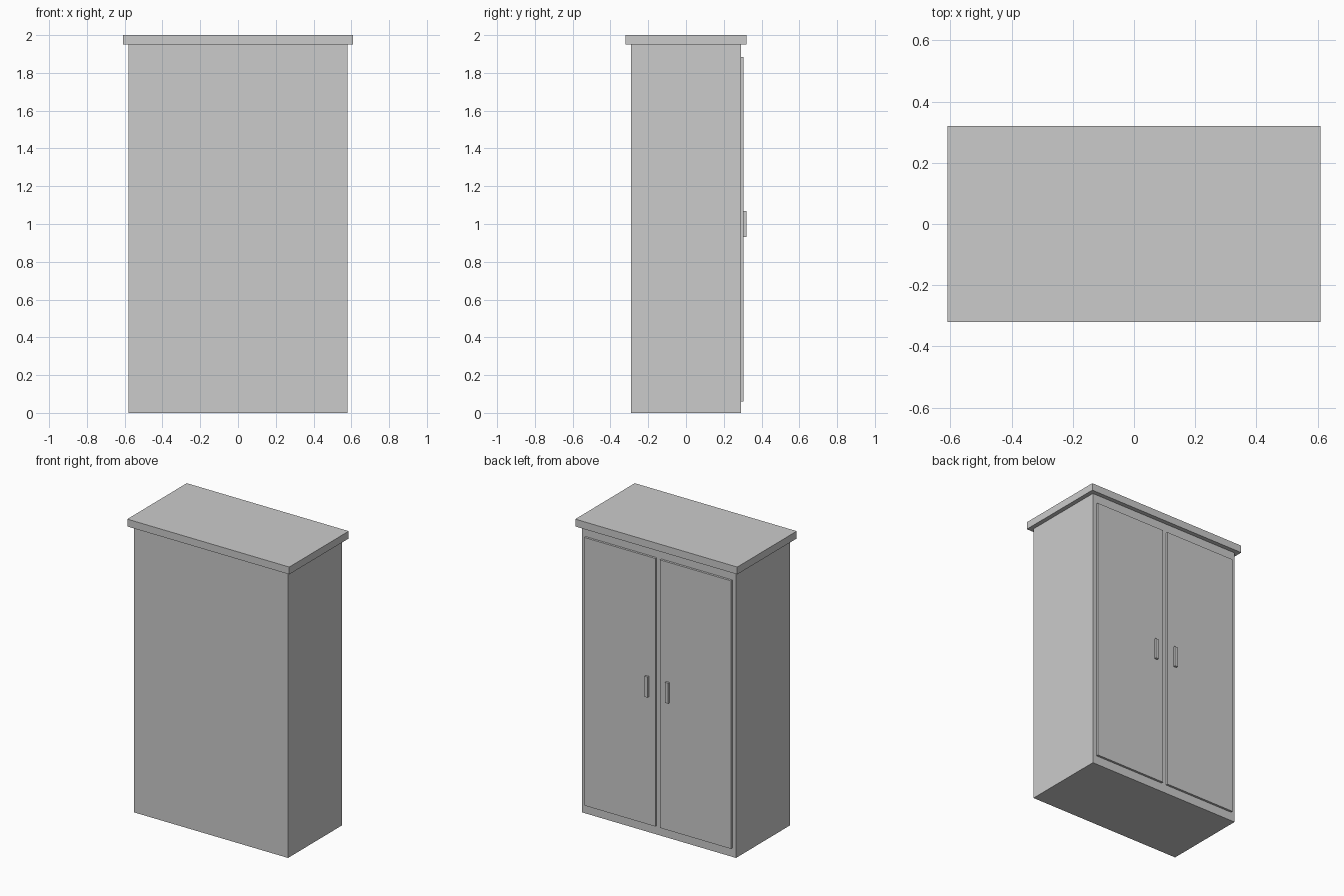
import bpy

if "Cube" in bpy.data.objects:
    bpy.data.objects.remove(bpy.data.objects["Cube"])

grey = bpy.data.materials.new("plain grey")
grey.diffuse_color = (0.6, 0.6, 0.6, 1.0)
grey.use_nodes = True
grey.node_tree.nodes["Principled BSDF"].inputs["Base Color"].default_value = grey.diffuse_color


def box(name, lo, hi):
    """Axis-aligned box between two corners."""
    bpy.ops.mesh.primitive_cube_add(size=1, location=[(a + b) / 2 for a, b in zip(lo, hi)])
    obj = bpy.context.object
    obj.name = name
    obj.scale = [b - a for a, b in zip(lo, hi)]
    bpy.ops.object.transform_apply(location=False, rotation=False, scale=True)
    obj.data.materials.append(grey)
    return obj


# Carcass and overhanging top slab
box("cabinet_body", (-0.58, -0.29, 0.0), (0.58, 0.29, 1.95))
box("top_slab", (-0.61, -0.32, 1.95), (0.61, 0.32, 2.0))

# Pair of doors with upright handles on the +y face
for side, s in (("left", 1), ("right", -1)):
    x0, x1 = sorted((s * 0.018, s * 0.552))
    box(side + "_door", (x0, 0.29, 0.06), (x1, 0.305, 1.885))
    x0, x1 = sorted((s * 0.066, s * 0.09))
    box(side + "_handle", (x0, 0.305, 0.93), (x1, 0.32, 1.07))
